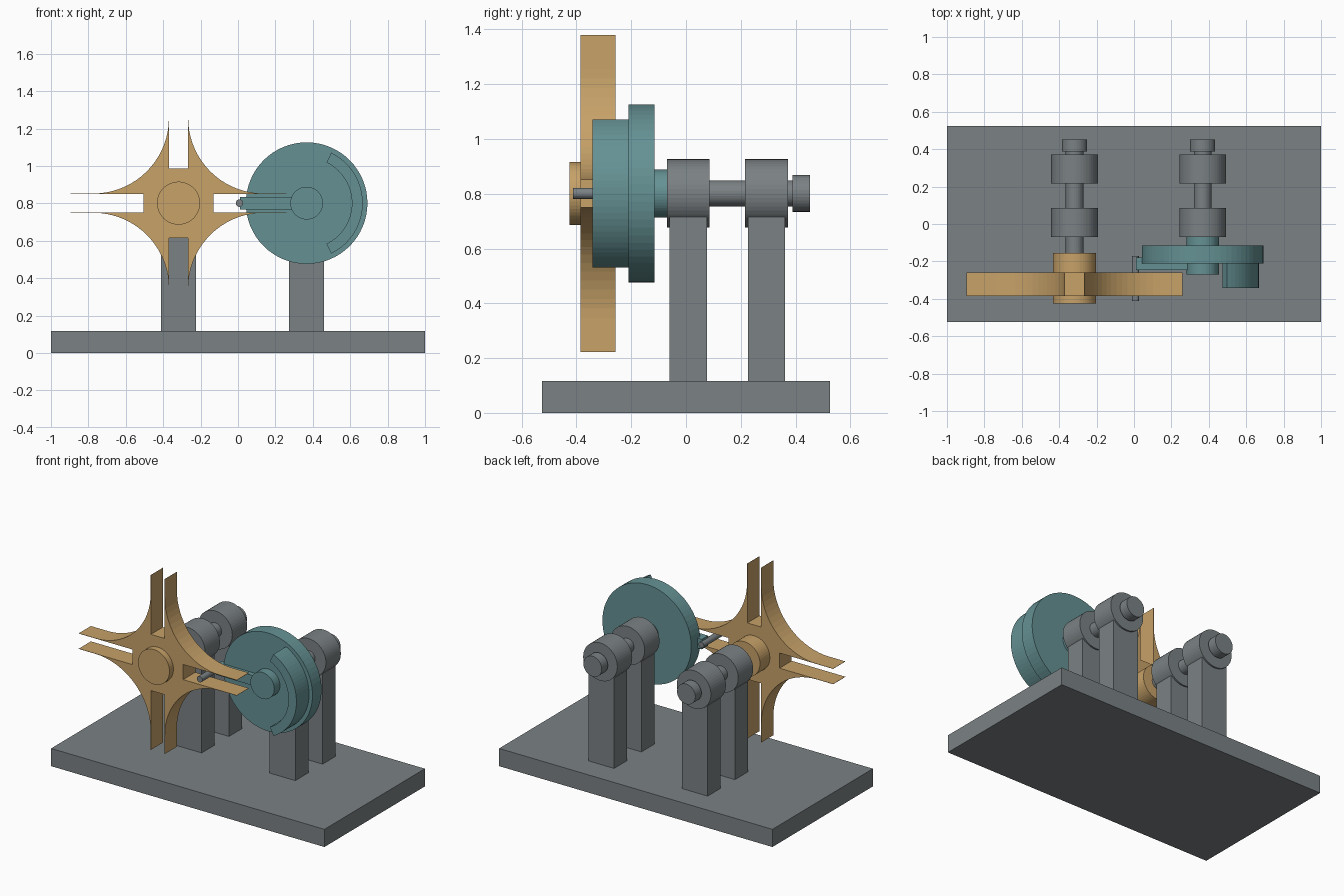
import bpy, bmesh
from math import sin, cos, pi, radians

if "Cube" in bpy.data.objects:
    bpy.data.objects.remove(bpy.data.objects["Cube"])

AXIS_Z = 0.801
LEFT_X, RIGHT_X = -0.318, 0.367


def material(name, color):
    m = bpy.data.materials.new(name)
    m.diffuse_color = color
    m.use_nodes = True
    m.node_tree.nodes["Principled BSDF"].inputs["Base Color"].default_value = m.diffuse_color
    return m


brass = material("brass", (0.57, 0.36, 0.14, 1))
teal = material("teal", (0.13, 0.285, 0.295, 1))
steel = material("steel", (0.197, 0.22, 0.23, 1))


def prism(name, profile, y0, y1, mat=steel):
    """Extrude an x/z outline from y0 to y1."""
    bm = bmesh.new()
    face = bm.faces.new([bm.verts.new((x, y0, z)) for x, z in profile])
    ext = bmesh.ops.extrude_face_region(bm, geom=[face])
    verts = [g for g in ext["geom"] if isinstance(g, bmesh.types.BMVert)]
    bmesh.ops.translate(bm, verts=verts, vec=(0, y1 - y0, 0))
    bmesh.ops.recalc_face_normals(bm, faces=bm.faces)
    mesh = bpy.data.meshes.new(name)
    bm.to_mesh(mesh)
    bm.free()
    ob = bpy.data.objects.new(name, mesh)
    bpy.context.collection.objects.link(ob)
    mesh.materials.append(mat)
    return ob


def box(name, x0, x1, y0, y1, z0, z1, mat=steel):
    return prism(name, [(x0, z0), (x1, z0), (x1, z1), (x0, z1)], y0, y1, mat)


def arc(cx, cz, r, a0, a1, n):
    return [(cx + r * cos(a0 + (a1 - a0) * i / n),
             cz + r * sin(a0 + (a1 - a0) * i / n)) for i in range(n + 1)]


def disc(name, x, r, y0, y1, mat=steel, n=48):
    return prism(name, arc(x, AXIS_Z, r, 0, 2 * pi, n)[:-1], y0, y1, mat)


# Base plate
box("base_plate", -1, 1, -0.525, 0.525, 0, 0.117)

# Posts, bearings, shafts and end collars for both axles
for side, x, shaft_start in (("left", LEFT_X, -0.17), ("right", RIGHT_X, -0.09)):
    for end, y in (("front", 0.0085), ("back", 0.294)):
        box(f"{side}_{end}_post", x - 0.094, x + 0.094, y - 0.068, y + 0.068, 0.117, 0.715)
        disc(f"{side}_{end}_bearing", x, 0.125, y - 0.078, y + 0.078)
    disc(f"{side}_shaft", x, 0.047, shaft_start, 0.44, n=32)
    disc(f"{side}_collar", x, 0.067, 0.388, 0.452, n=32)

# Slotted star wheel: one quarter outline (slot, prong, concave arc), turned four times
SLOT, PRONG, DEPTH, TIP, C = 0.05, 0.0515, 0.186, 0.578, 0.455
quarter = [(DEPTH, SLOT), (TIP, SLOT), (TIP, PRONG)]
quarter += arc(C, C, C - PRONG, radians(270), radians(180), 18)
quarter += [(PRONG, TIP), (SLOT, TIP), (SLOT, DEPTH)]
star = []
for k in range(4):
    c, s = round(cos(k * pi / 2)), round(sin(k * pi / 2))
    star += [(LEFT_X + c * u - s * v, AXIS_Z + s * u + c * v) for u, v in quarter]
prism("star_wheel", star, -0.385, -0.258, brass)
disc("star_hub", LEFT_X, 0.115, -0.426, -0.155, brass)

# Drive wheel with hub and locking crescent
disc("drive_disc", RIGHT_X, 0.325, -0.21, -0.115, teal, 64)
disc("drive_hub", RIGHT_X, 0.0875, -0.27, -0.065, teal)
a = radians(64)
crescent = arc(RIGHT_X, AXIS_Z, 0.30, -a, a, 28) + arc(RIGHT_X, AXIS_Z, 0.242, a, -a, 28)
prism("locking_crescent", crescent, -0.342, -0.20, teal)

# Crank arm and drive pin
box("crank_arm", 0.01, 0.29, -0.245, -0.18, AXIS_Z - 0.033, AXIS_Z + 0.033, teal)
disc("drive_pin", 0.008, 0.02, -0.412, -0.17, n=24)
